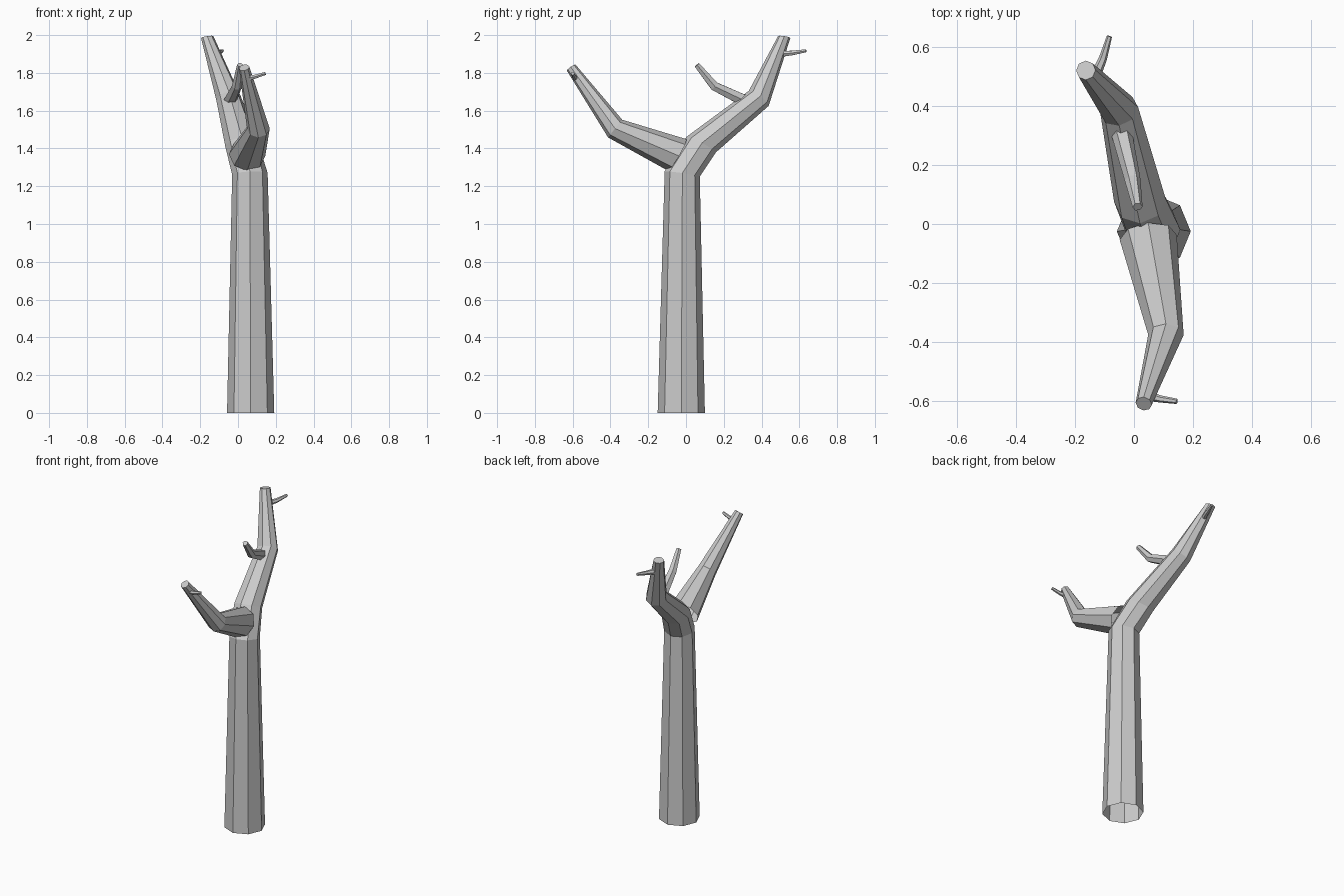
import bpy, bmesh, math
from mathutils import Vector

if "Cube" in bpy.data.objects:
    bpy.data.objects.remove(bpy.data.objects["Cube"])


def limb(name, rings, sides=8, ref=(1, 0, 0), cap=True, turn=0.0):
    """Flat-faced tapering tube; each ring is (centre, radius[, normal])."""
    pts = [Vector(r[0]) for r in rings]
    bm = bmesh.new()
    loops = []
    for i, r in enumerate(rings):
        if len(r) > 2:
            n = Vector(r[2]).normalized()
        else:
            a = (pts[i] - pts[i - 1]).normalized() if i else Vector()
            b = (pts[i + 1] - pts[i]).normalized() if i < len(pts) - 1 else Vector()
            n = (a + b).normalized()
        u = Vector(ref)
        u = (u - n * u.dot(n)).normalized()
        v = n.cross(u)
        loops.append([bm.verts.new(pts[i] + r[1] * (u * math.cos(t) + v * math.sin(t)))
                      for t in (turn + 2 * math.pi * k / sides for k in range(sides))])
    for lo, hi in zip(loops, loops[1:]):
        for k in range(sides):
            j = (k + 1) % sides
            bm.faces.new((lo[k], lo[j], hi[j], hi[k]))
    if cap:
        bm.faces.new(loops[-1])
    me = bpy.data.meshes.new(name)
    bm.to_mesh(me)
    bm.free()
    ob = bpy.data.objects.new(name, me)
    bpy.context.collection.objects.link(ob)
    return ob


# Trunk running into the taller rear limb
limb("trunk_and_rear_limb", [
    ((0.067, -0.025, 0.0), 0.125, (0, 0, 1)),
    ((0.063, -0.02, 1.265), 0.094, (-0.05, 0.15, 1)),
    ((0.02, 0.08, 1.42), 0.088, (-0.12, 0.45, 0.85)),
    ((-0.05, 0.385, 1.665), 0.066),
    ((-0.163, 0.52, 1.99), 0.033, (-0.15, 0.15, 1)),
])

# Front limb forking from the top of the trunk
limb("front_limb", [
    ((0.048, -0.045, 1.365), 0.097, (0.1, -0.85, 0.5)),
    ((0.108, -0.375, 1.505), 0.06),
    ((0.033, -0.608, 1.828), 0.028),
])

# Side branch curling inward from the rear limb
limb("inner_branch", [
    ((-0.05, 0.35, 1.645), 0.036),
    ((-0.04, 0.30, 1.657), 0.035),
    ((-0.005, 0.15, 1.73), 0.027),
    ((0.012, 0.058, 1.842), 0.017),
], sides=6)

# Small twigs near the limb tips
limb("rear_twig", [
    ((-0.135, 0.49, 1.90), 0.019),
    ((-0.105, 0.56, 1.905), 0.014),
    ((-0.083, 0.635, 1.917), 0.009),
], sides=6)
limb("front_twig", [
    ((0.04, -0.58, 1.77), 0.018),
    ((0.09, -0.592, 1.78), 0.012),
    ((0.145, -0.60, 1.797), 0.009),
], sides=6, ref=(0, 1, 0))
